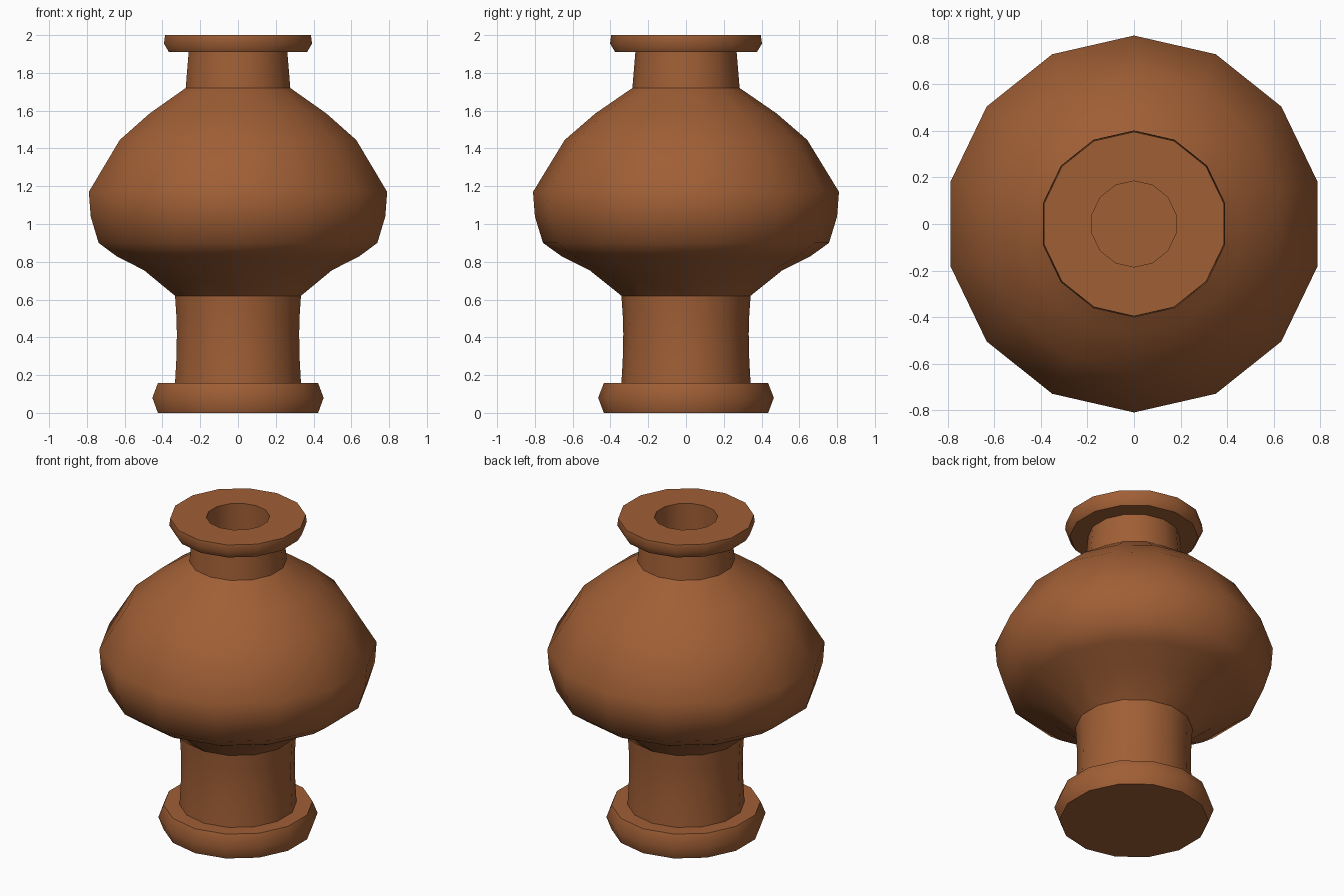
import bpy, bmesh, math

if "Cube" in bpy.data.objects:
    bpy.data.objects.remove(bpy.data.objects["Cube"])

SIDES = 14

# Clay colour
clay = bpy.data.materials.new("terracotta")
clay.diffuse_color = (0.352, 0.114, 0.036, 1)
clay.use_nodes = True
clay.node_tree.nodes["Principled BSDF"].inputs["Base Color"].default_value = clay.diffuse_color

# Vase profile as (radius, height), from the base up and down into the mouth
profile = [
    (0.435, 0.0), (0.465, 0.08), (0.435, 0.157),              # foot
    (0.342, 0.157), (0.335, 0.28), (0.332, 0.42), (0.335, 0.52), (0.342, 0.62),  # stem
    (0.51, 0.755), (0.66, 0.83), (0.757, 0.90), (0.80, 1.04),  # lower belly
    (0.81, 1.17), (0.642, 1.445), (0.48, 1.585), (0.284, 1.72),  # upper belly
    (0.268, 1.91),                                            # neck
    (0.375, 1.91), (0.402, 1.955), (0.396, 2.0),              # rim
    (0.185, 2.0), (0.185, 1.6),                               # mouth
]

# Revolve the profile with a corner on the y axis
bm = bmesh.new()
rings = []
for r, z in profile:
    rings.append([bm.verts.new((r * math.sin(2 * math.pi * k / SIDES),
                                -r * math.cos(2 * math.pi * k / SIDES), z))
                  for k in range(SIDES)])
for low, high in zip(rings, rings[1:]):
    for k in range(SIDES):
        n = (k + 1) % SIDES
        bm.faces.new((low[k], low[n], high[n], high[k]))
bm.faces.new(rings[0][::-1])   # underside
bm.faces.new(rings[-1])        # floor of the mouth
bmesh.ops.recalc_face_normals(bm, faces=bm.faces)

mesh = bpy.data.meshes.new("vase")
bm.to_mesh(mesh)
bm.free()
mesh.materials.append(clay)
vase = bpy.data.objects.new("vase", mesh)
bpy.context.collection.objects.link(vase)

# Smooth sides, crisp joins between the parts
bpy.context.view_layer.objects.active = vase
vase.select_set(True)
bpy.ops.object.shade_smooth_by_angle(angle=math.radians(42))
